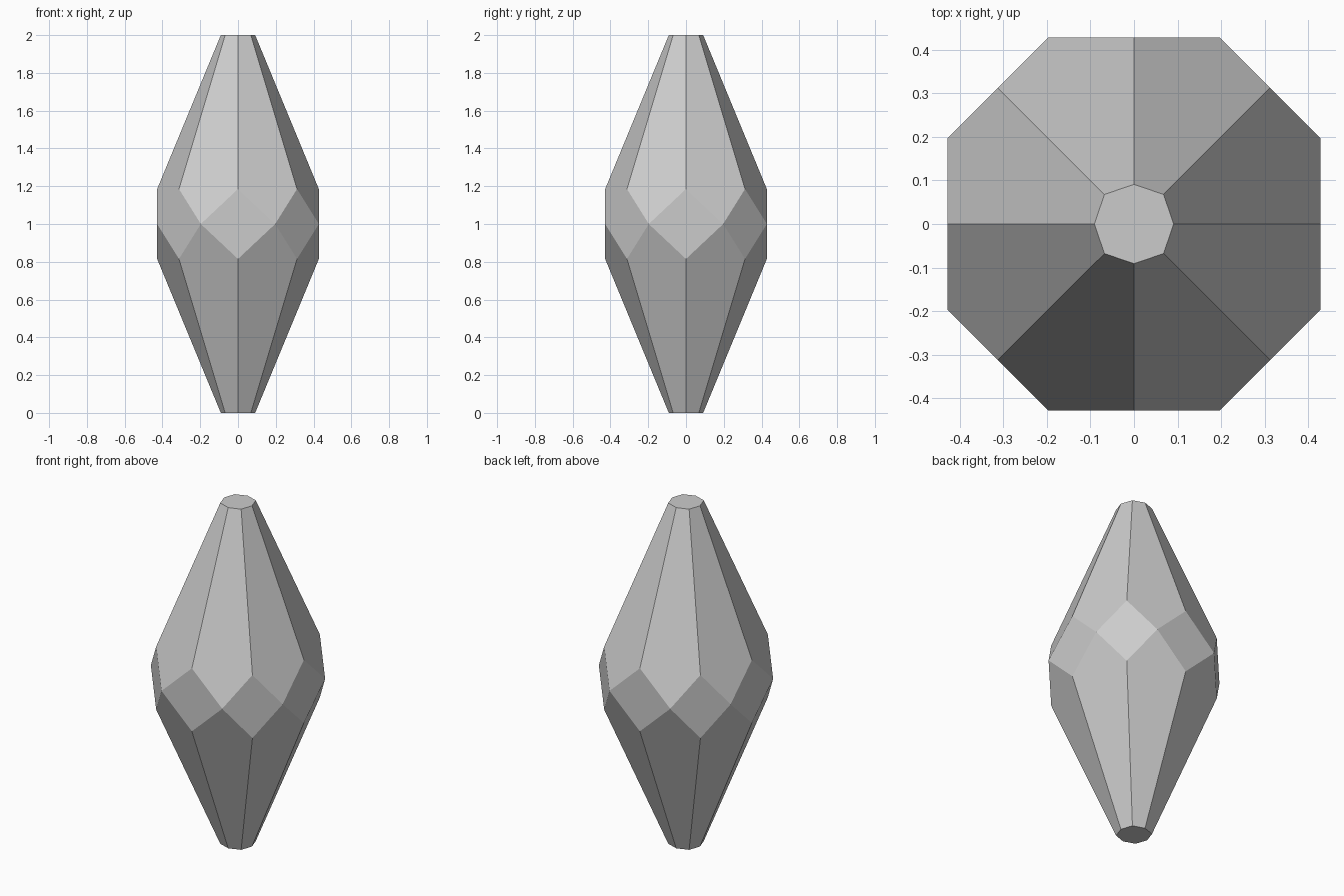
import bpy
import bmesh
from math import radians, sin, cos

SIDES = 8

cube = bpy.data.objects.get("Cube")
if cube:
    bpy.data.objects.remove(cube, do_unlink=True)

# Single stone colour
stone = bpy.data.materials.new("stone_grey")
stone.use_nodes = True
colour = (0.6, 0.6, 0.6, 1.0)
stone.diffuse_color = colour
stone.node_tree.nodes["Principled BSDF"].inputs["Base Color"].default_value = colour

bm = bmesh.new()


def ring(z, axis_radius, diagonal_radius):
    """Eight points, alternating between the axes and the diagonals."""
    points = []
    for k in range(SIDES):
        r = diagonal_radius if k % 2 else axis_radius
        a = radians(45 * k)
        points.append(bm.verts.new((r * cos(a), r * sin(a), z)))
    return points


def girdle_ring(z, near, far):
    """Eight widest corners, each lying between two neighbouring ring points."""
    points = []
    for k in range(SIDES):
        quarter = radians(90 * (k // 2))
        x, y = (near, far) if k % 2 else (far, near)
        points.append(bm.verts.new((x * cos(quarter) - y * sin(quarter),
                                    x * sin(quarter) + y * cos(quarter), z)))
    return points


bottom = ring(0, 0.091, 0.096)
lower = ring(0.815, 0.428, 0.442)
middle = girdle_ring(1, 0.197, 0.428)
upper = ring(1.185, 0.428, 0.442)
top = ring(2, 0.091, 0.096)

# Long crown and base facets, with diamond facets around the girdle
for k in range(SIDES):
    n = (k + 1) % SIDES
    bm.faces.new((top[k], upper[k], middle[k], upper[n], top[n]))
    bm.faces.new((bottom[n], lower[n], middle[k], lower[k], bottom[k]))
    bm.faces.new((lower[k], middle[k], upper[k], middle[k - 1]))

# Flat end caps
bm.faces.new(top)
bm.faces.new(bottom[::-1])
bmesh.ops.recalc_face_normals(bm, faces=bm.faces)

mesh = bpy.data.meshes.new("faceted_crystal")
bm.to_mesh(mesh)
bm.free()
mesh.materials.append(stone)
crystal = bpy.data.objects.new("faceted_crystal", mesh)
bpy.context.collection.objects.link(crystal)
